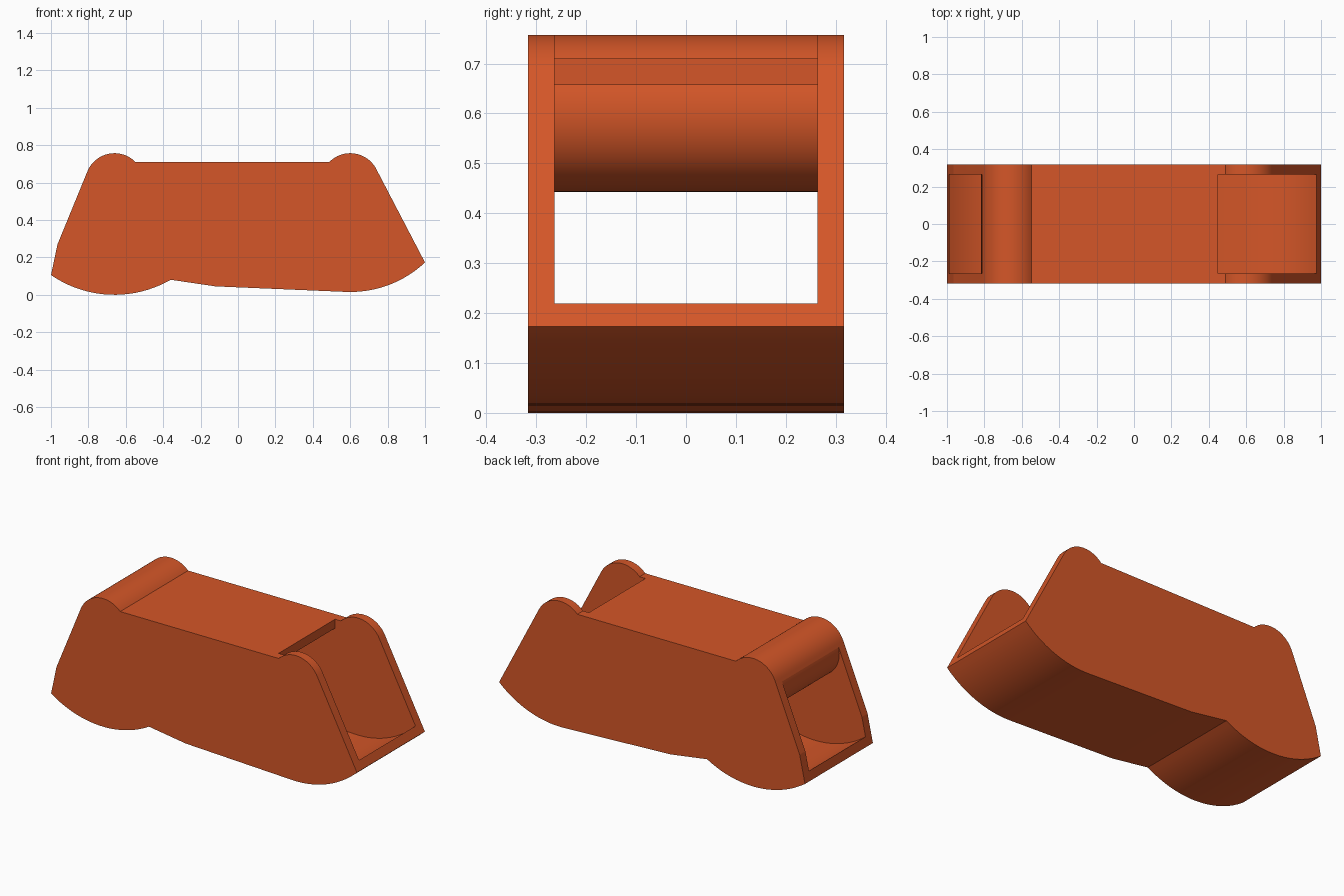
import bpy, bmesh, math

if "Cube" in bpy.data.objects:
    bpy.data.objects.remove(bpy.data.objects["Cube"], do_unlink=True)

HALF_W, INNER_W = 0.317, 0.264      # outer and inner half widths
LEFT, RIGHT = (-0.66, 0.60), (0.60, 0.60)   # centres shared by lobes and rolls
ROLL = 0.157


def arc(c, r, a0, a1, n):
    """Points on a circle from a0 to a1 degrees."""
    angles = [math.radians(a0 + (a1 - a0) * i / n) for i in range(n + 1)]
    return [(c[0] + r * math.cos(a), c[1] + r * math.sin(a)) for a in angles]


def extrude_profile(name, pts, half):
    """Prism from an x-z profile, running from y = -half to y = half."""
    bm = bmesh.new()
    face = bm.faces.new([bm.verts.new((x, -half, z)) for x, z in pts])
    ext = bmesh.ops.extrude_face_region(bm, geom=[face])
    verts = [v for v in ext["geom"] if isinstance(v, bmesh.types.BMVert)]
    bmesh.ops.translate(bm, verts=verts, vec=(0, 2 * half, 0))
    bmesh.ops.recalc_face_normals(bm, faces=bm.faces)
    me = bpy.data.meshes.new(name)
    bm.to_mesh(me)
    bm.free()
    ob = bpy.data.objects.new(name, me)
    bpy.context.collection.objects.link(ob)
    return ob


orange = bpy.data.materials.new("burnt orange")
orange.use_nodes = True
colour = (0.66, 0.094, 0.021, 1)
orange.diffuse_color = colour
orange.node_tree.nodes["Principled BSDF"].inputs["Base Color"].default_value = colour

# Outer side profile, counter-clockwise from the lower left corner
outer = (arc(LEFT, 0.60, 235.5, 300, 20)
         + [(-0.12, 0.045)]
         + arc(RIGHT, 0.585, 267.5, 313.1, 16)
         + arc(RIGHT, ROLL, 27.3, 135.5, 24)
         + arc(LEFT, ROLL, 44.5, 157.7, 24)
         + [(-0.965, 0.27)])
body = extrude_profile("hollow_body", outer, HALF_W)
body.data.materials.append(orange)

# Cavity: above the floor, below the deck and roll, open at both ends
cavity = (arc(LEFT, 0.55, 225, 302, 20)
          + [(-0.115, 0.098)]
          + arc(RIGHT, 0.535, 267.5, 320, 16)
          + [(1.2, 0.256), (1.2, 0.9), (0.45, 0.9), (0.45, 0.657)]
          + arc(LEFT, ROLL, 21.3, -195, 48)
          + [(-1.2, 0.64), (-1.2, 0.21)])
cutter = extrude_profile("cavity_cutter", cavity, INNER_W)
cutter.hide_render = True

cut = body.modifiers.new("cavity", "BOOLEAN")
cut.operation = "DIFFERENCE"
cut.solver = "EXACT"
cut.object = cutter

bpy.ops.object.select_all(action="DESELECT")
body.select_set(True)
bpy.context.view_layer.objects.active = body
bpy.ops.object.modifier_apply(modifier=cut.name)
bpy.data.objects.remove(cutter, do_unlink=True)

# Smooth curves, crisp creases
bpy.ops.object.shade_smooth_by_angle(angle=math.radians(8))
